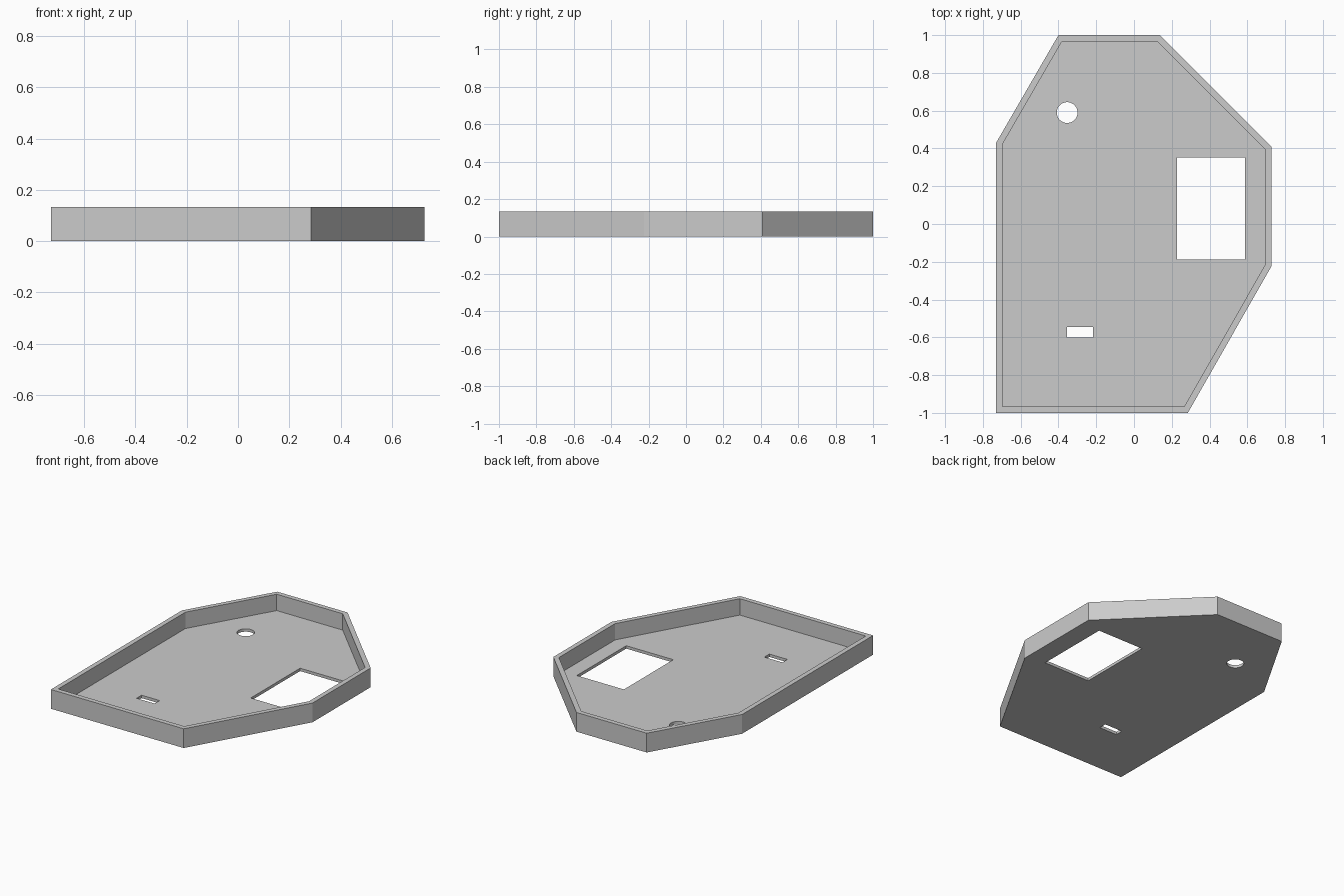
import bpy
import bmesh
import math
from mathutils import Vector

cube = bpy.data.objects.get("Cube")
if cube:
    bpy.data.objects.remove(cube, do_unlink=True)

HEIGHT = 0.133
FLOOR = 0.02
WALL = 0.033

grey = bpy.data.materials.new("plain grey")
grey.use_nodes = True
grey.diffuse_color = (0.6, 0.6, 0.6, 1)
grey.node_tree.nodes["Principled BSDF"].inputs["Base Color"].default_value = (0.6, 0.6, 0.6, 1)


def prism(name, outline, bottom, top):
    """Extrude a counter-clockwise outline between two heights."""
    bm = bmesh.new()
    base = bm.faces.new([bm.verts.new((x, y, bottom)) for x, y in outline])
    bm.normal_update()
    ext = bmesh.ops.extrude_face_region(bm, geom=[base], use_keep_orig=True)
    moved = [v for v in ext["geom"] if isinstance(v, bmesh.types.BMVert)]
    bmesh.ops.translate(bm, verts=moved, vec=(0, 0, top - bottom))
    bmesh.ops.recalc_face_normals(bm, faces=bm.faces)
    mesh = bpy.data.meshes.new(name)
    bm.to_mesh(mesh)
    bm.free()
    mesh.materials.append(grey)
    obj = bpy.data.objects.new(name, mesh)
    bpy.context.collection.objects.link(obj)
    return obj


def inset(outline, distance):
    """Move every edge of a counter-clockwise outline inward."""
    pts = [Vector(p) for p in outline]
    result = []
    for i, p in enumerate(pts):
        a = (p - pts[i - 1]).normalized()
        b = (pts[(i + 1) % len(pts)] - p).normalized()
        na, nb = Vector((-a.y, a.x)), Vector((-b.y, b.x))
        result.append(p + (na + nb) * distance / (1 + na.dot(nb)))
    return result


def rectangle(x0, x1, y0, y1):
    return [(x0, y0), (x1, y0), (x1, y1), (x0, y1)]


def circle(cx, cy, radius, sides):
    angles = [math.tau * i / sides for i in range(sides)]
    return [(cx + radius * math.cos(a), cy + radius * math.sin(a)) for a in angles]


def cut(target, cutter):
    cutter.hide_render = True
    mod = target.modifiers.new(cutter.name, "BOOLEAN")
    mod.operation = "DIFFERENCE"
    mod.solver = "EXACT"
    mod.object = cutter
    bpy.context.view_layer.objects.active = target
    bpy.ops.object.modifier_apply(modifier=mod.name)
    bpy.data.objects.remove(cutter, do_unlink=True)


# Seven-sided tray
outline = [(-0.73, -1), (0.285, -1), (0.727, -0.225), (0.727, 0.41),
           (0.137, 1), (-0.4, 1), (-0.73, 0.43)]
tray = prism("tray", outline, 0, HEIGHT)

# Hollow inside, leaving the rim and floor
cut(tray, prism("hollow", inset(outline, WALL), FLOOR, HEIGHT + 0.1))

# Openings through the floor
openings = {
    "window_opening": rectangle(0.228, 0.588, -0.187, 0.352),
    "slot_opening": rectangle(-0.355, -0.217, -0.6, -0.545),
    "round_opening": circle(-0.354, 0.59, 0.055, 48),
}
for name, shape in openings.items():
    cut(tray, prism(name, shape, -0.1, FLOOR + 0.05))
